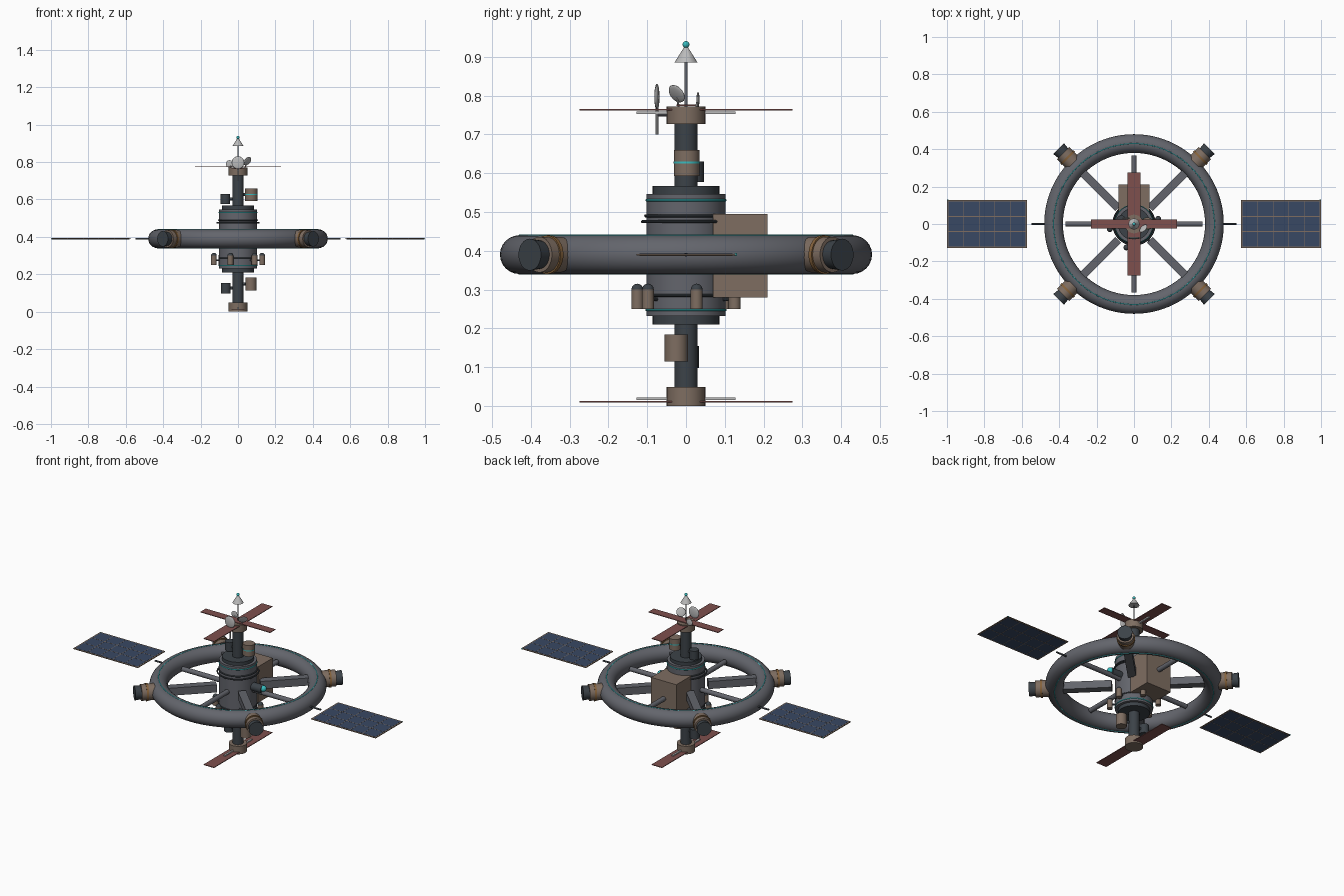
import bpy, math
from mathutils import Vector

if "Cube" in bpy.data.objects:
    bpy.data.objects.remove(bpy.data.objects["Cube"])


def material(name, rgb):
    m = bpy.data.materials.new(name)
    m.diffuse_color = (*rgb, 1)
    m.use_nodes = True
    m.node_tree.nodes["Principled BSDF"].inputs["Base Color"].default_value = m.diffuse_color
    return m


GREY = material("hull grey", (0.125, 0.13, 0.15))
DARK = material("dark metal", (0.045, 0.055, 0.065))
TAN = material("tan plating", (0.21, 0.155, 0.12))
RED = material("radiator red", (0.21, 0.08, 0.075))
BLUE = material("solar blue", (0.04, 0.065, 0.125))
CYAN = material("cyan light", (0.04, 0.5, 0.52))
LIGHT = material("pale metal", (0.5, 0.5, 0.5))
BRONZE = material("bronze", (0.24, 0.125, 0.045))


def finish(name, mat, smooth=True):
    ob = bpy.context.object
    ob.name = name
    ob.data.materials.append(mat)
    if smooth:
        bpy.ops.object.shade_smooth_by_angle(angle=math.radians(35))
    return ob


def rod(name, mat, a, b, r, r2=None, sides=32):
    """Cylinder or cone from point a to point b."""
    a, b = Vector(a), Vector(b)
    d = b - a
    bpy.ops.mesh.primitive_cone_add(
        vertices=sides, radius1=r, radius2=r if r2 is None else r2, depth=d.length,
        location=(a + b) / 2, rotation=d.to_track_quat('Z', 'Y').to_euler())
    return finish(name, mat)


def post(name, mat, x, y, z0, z1, r, r2=None, sides=32):
    return rod(name, mat, (x, y, z0), (x, y, z1), r, r2, sides)


def box(name, mat, centre, size, angle=0):
    bpy.ops.mesh.primitive_cube_add(size=1, location=centre, rotation=(0, 0, angle))
    bpy.context.object.scale = size
    return finish(name, mat, False)


def hoop(name, mat, z, major, minor, seg=64, ring=10):
    bpy.ops.mesh.primitive_torus_add(major_radius=major, minor_radius=minor, location=(0, 0, z),
                                     major_segments=seg, minor_segments=ring)
    return finish(name, mat)


def ball(name, mat, centre, r):
    bpy.ops.mesh.primitive_uv_sphere_add(segments=20, ring_count=12, radius=r, location=centre)
    return finish(name, mat)


def dish(name, centre, r, normal):
    ob = ball(name, LIGHT, centre, r)
    ob.scale = (1, 1, 0.2)
    ob.rotation_euler = Vector(normal).to_track_quat('Z', 'Y').to_euler()


MID = 0.39

# Central shaft, hull and end hubs
post("shaft", DARK, 0, 0, 0.03, 0.75, 0.03)
post("core_hull", GREY, 0, 0, 0.232, 0.547, 0.102, sides=48)
post("core_lower_cap", DARK, 0, 0, 0.21, 0.235, 0.086, sides=48)
post("core_upper_cap", DARK, 0, 0, 0.545, 0.567, 0.086, sides=48)
post("lower_hub", TAN, 0, 0, 0, 0.048, 0.05)
post("upper_hub", TAN, 0, 0, 0.727, 0.772, 0.05)
for z in (0.247, 0.53):
    hoop("core_light_band", CYAN, z, 0.102, 0.003)
for z, r in ((0.285, 0.101), (0.475, 0.112), (0.49, 0.104)):
    hoop("core_rib", DARK, z, r, 0.004)

# Habitat ring with light strips
hoop("habitat_ring", GREY, MID, 0.43, 0.05, 96, 24)
for z in (MID - 0.0485, MID + 0.0485):
    hoop("ring_light_strip", CYAN, z, 0.43, 0.003, 96, 8)

# Spokes and ring thrusters
for i in range(4):
    a = math.radians(90 * i)
    u = Vector((math.cos(a), math.sin(a), 0))
    mid = Vector((0, 0, MID))
    rod("thin_spoke", GREY, mid + u * 0.09, mid + u * 0.366, 0.014, sides=16)
    d = a + math.radians(45)
    v = Vector((math.cos(d), math.sin(d), 0))
    box("wide_spoke", GREY, mid + v * 0.255, (0.27, 0.045, 0.045), d)
    rod("thruster_body", TAN, mid + v * 0.46, mid + v * 0.535, 0.046)
    rod("thruster_band", BRONZE, mid + v * 0.497, mid + v * 0.508, 0.05)
    rod("thruster_nozzle", DARK, mid + v * 0.53, mid + v * 0.57, 0.036, 0.041)

# Solar wings: frame, cells and grid lines on both faces
for s in (-1, 1):
    rod("wing_boom", DARK, (s * 0.47, 0, MID), (s * 0.548, 0, MID), 0.005, sides=12)
    cx = s * 0.786
    box("wing_frame", TAN, (cx, 0, MID), (0.428, 0.256, 0.004))
    box("wing_cells", BLUE, (cx, 0, MID), (0.412, 0.24, 0.0052))
    for k in range(1, 5):
        box("cell_line_across", TAN, (cx - 0.206 + 0.0824 * k, 0, MID), (0.003, 0.24, 0.0062))
    for k in (-1, 1):
        box("cell_line_along", TAN, (cx, 0.04 * k, MID), (0.412, 0.003, 0.0062))
    ball("wing_light", CYAN, (s * 0.995, 0.128, MID), 0.004)

# Radiators with struts
box("upper_radiator_long", RED, (0, 0, 0.764), (0.068, 0.55, 0.004))
box("upper_radiator_cross", RED, (0, 0, 0.775), (0.46, 0.05, 0.004))
box("lower_radiator", RED, (0, 0, 0.011), (0.068, 0.55, 0.004))
for z in (0.756, 0.018):
    box("radiator_strut", LIGHT, (0, 0, z), (0.01, 0.256, 0.007))

# Cargo block at the back
box("cargo_block", TAN, (0, 0.14, 0.3875), (0.166, 0.14, 0.215))

# Domed tanks around the lower hull
for i in range(6):
    a = math.radians(12 + 60 * i)
    x, y = 0.132 * math.cos(a), 0.132 * math.sin(a)
    post("tank", TAN, x, y, 0.25, 0.3, 0.0155, sides=20)
    ball("tank_dome", DARK, (x, y, 0.3), 0.015)
    rod("tank_bracket", DARK, (x * 0.7, y * 0.7, 0.275), (x, y, 0.275), 0.005, sides=8)

# Pods beside the shaft
for name, mat, x, y, z0, z1, r in (
        ("upper_pod", TAN, 0.07, 0.002, 0.593, 0.66, 0.033),
        ("upper_dark_pod", DARK, -0.068, 0.02, 0.577, 0.63, 0.026),
        ("lower_pod", TAN, 0.069, -0.025, 0.114, 0.184, 0.03),
        ("lower_dark_pod", DARK, -0.065, 0.008, 0.098, 0.154, 0.026)):
    post(name, mat, x, y, z0, z1, r)
    zc = (z0 + z1) / 2
    rod(name + "_arm", DARK, (0, 0, zc), (x, y, zc), 0.008, sides=12)
post("upper_pod_stripe", CYAN, 0.07, 0.002, 0.625, 0.63, 0.034)

# Docking port with light on the right
rod("docking_port", DARK, (0.09, 0, 0.41), (0.165, 0, 0.41), 0.024)
ball("docking_light", CYAN, (0.168, 0, 0.415), 0.018)

# Mast, cone aerial and beacon
post("mast", GREY, 0, 0, 0.77, 0.89, 0.004, sides=12)
post("cone_aerial", LIGHT, 0, 0, 0.885, 0.93, 0.03, 0.002, sides=12)
ball("beacon", CYAN, (0, 0, 0.932), 0.009)

# Dishes
post("dish_stem", LIGHT, 0, -0.075, 0.7, 0.79, 0.004, sides=10)
rod("dish_arm", GREY, (0, -0.075, 0.75), (0, -0.045, 0.75), 0.004, sides=10)
dish("main_dish", (0, -0.075, 0.797), 0.034, (0, -1, 0))
dish("side_dish", (0.05, -0.024, 0.805), 0.026, (-0.6, 0.6, 0.5))
dish("small_dish", (-0.045, 0.031, 0.79), 0.02, (0, 1, 0))
rod("side_dish_stem", LIGHT, (0.035, -0.018, 0.765), (0.05, -0.024, 0.803), 0.003, sides=8)
rod("small_dish_stem", LIGHT, (-0.033, 0.025, 0.765), (-0.045, 0.031, 0.79), 0.003, sides=8)
